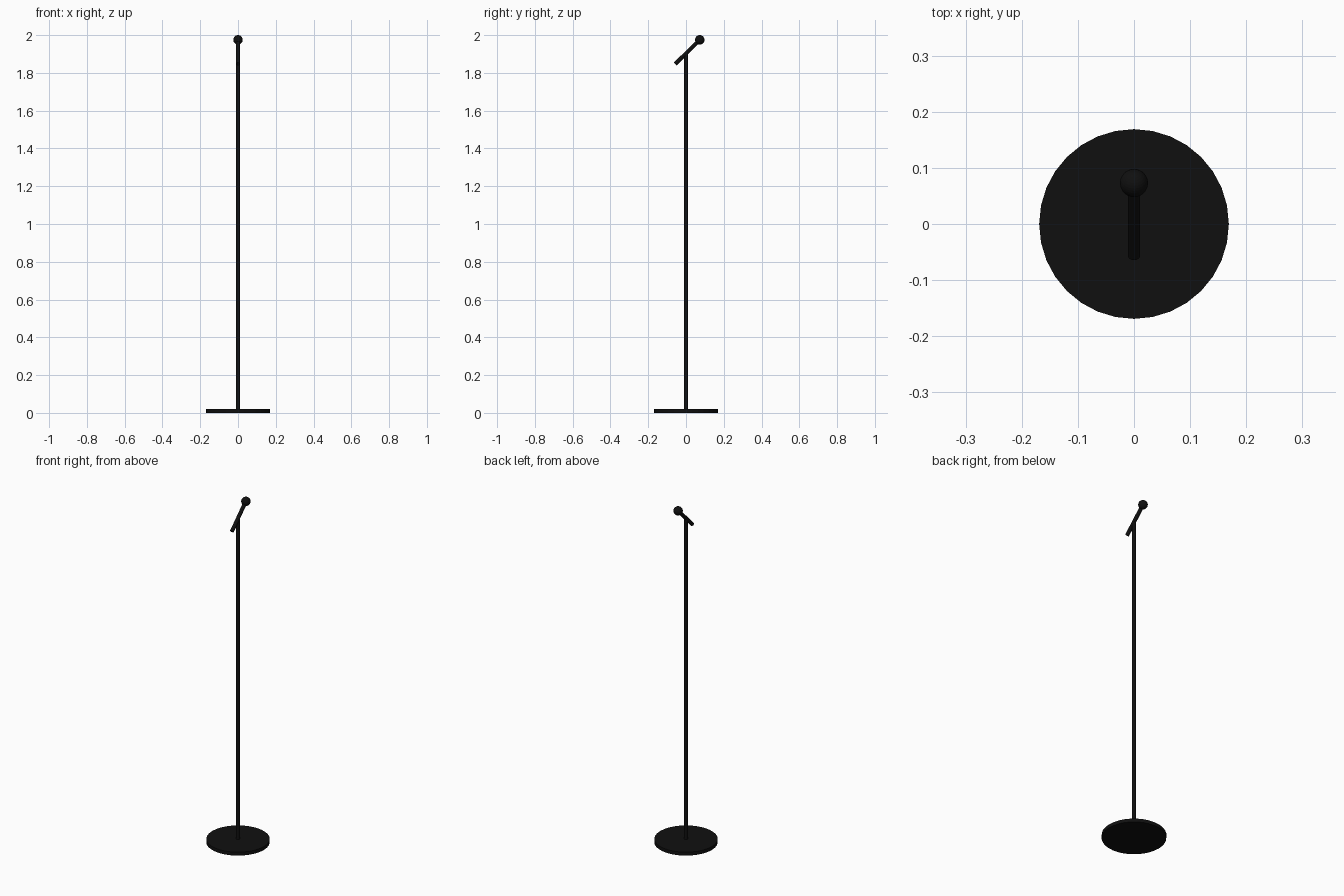
import bpy
from mathutils import Vector

if "Cube" in bpy.data.objects:
    bpy.data.objects.remove(bpy.data.objects["Cube"])

black = bpy.data.materials.new("black")
black.diffuse_color = (0.005, 0.005, 0.005, 1)
black.use_nodes = True
black.node_tree.nodes["Principled BSDF"].inputs["Base Color"].default_value = black.diffuse_color


def finish(name):
    obj = bpy.context.object
    obj.name = name
    obj.data.materials.append(black)
    return obj


def rod(name, start, end, radius, sides=32):
    """Flat-sided cylinder between two points."""
    a, b = Vector(start), Vector(end)
    bpy.ops.mesh.primitive_cylinder_add(
        vertices=sides, radius=radius, depth=(b - a).length,
        location=(a + b) / 2,
        rotation=(b - a).to_track_quat('Z', 'Y').to_euler())
    return finish(name)


head = (0, 0.073, 1.975)

# Round floor plate
rod("base", (0, 0, 0), (0, 0, 0.02), 0.169)
# Upright pole
rod("pole", (0, 0, 0.01), (0, 0, 1.905), 0.0105)
# Tilted microphone handle
rod("microphone_handle", (0, -0.057, 1.847), head, 0.0107)
# Ball-shaped microphone head, tilted with the handle
bpy.ops.mesh.primitive_uv_sphere_add(
    segments=32, ring_count=16, radius=0.025, location=head,
    rotation=(-0.785, 0, 0))
finish("microphone_head")
